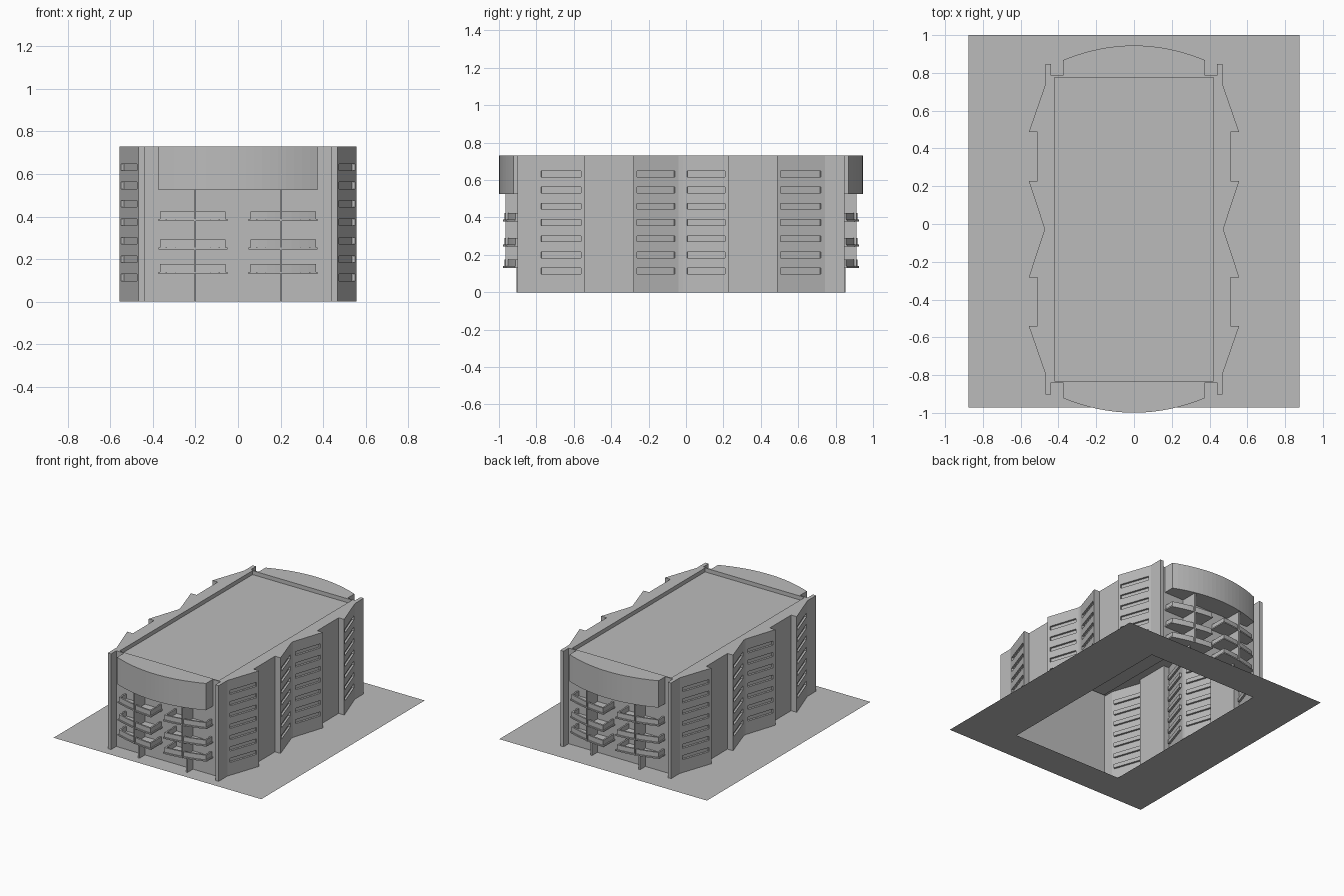
import bpy
import bmesh

if "Cube" in bpy.data.objects:
    bpy.data.objects.remove(bpy.data.objects["Cube"])

OFF = -0.027      # building centre along y
TOP = 0.73
ROOF = 0.70

grey = bpy.data.materials.new("concrete grey")
grey.use_nodes = True
colour = (0.5, 0.5, 0.5, 1)
grey.diffuse_color = colour
grey.node_tree.nodes["Principled BSDF"].inputs["Base Color"].default_value = colour


def finish(bm, name):
    mesh = bpy.data.meshes.new(name)
    bm.to_mesh(mesh)
    bm.free()
    mesh.materials.append(grey)
    obj = bpy.data.objects.new(name, mesh)
    bpy.context.scene.collection.objects.link(obj)
    return obj


def rect(hx, hy, cy=0.0):
    return [(hx, cy - hy), (hx, cy + hy), (-hx, cy + hy), (-hx, cy - hy)]


def ring_face(bm, outer, inner, z):
    """Flat face between two closed loops."""
    edges = []
    for loop in (outer, inner):
        vs = [bm.verts.new((x, y, z)) for x, y in loop]
        edges += [bm.edges.new((vs[i - 1], vs[i])) for i in range(len(vs))]
    bmesh.ops.triangle_fill(bm, edges=edges, use_beauty=True, normal=(0, 0, 1))


def wall(bm, p, q, z0, z1):
    return bm.faces.new([bm.verts.new(c) for c in
                         ((*p, z0), (*q, z0), (*q, z1), (*p, z1))])


def slotted_wall(bm, p, q):
    """Wall with seven shallow horizontal window slots."""
    def at(t):
        return (p[0] + (q[0] - p[0]) * t, p[1] + (q[1] - p[1]) * t)
    a, b = at(0.08), at(0.92)
    wall(bm, p, a, 0, TOP)
    wall(bm, b, q, 0, TOP)
    z, slots = 0, []
    for i in range(7):
        low = 0.098 + 0.0865 * i
        wall(bm, a, b, z, low)
        z = low + 0.031
        slots.append(wall(bm, a, b, low, z))
    wall(bm, a, b, z, TOP)
    bm.normal_update()
    bmesh.ops.inset_individual(bm, faces=slots, thickness=0, depth=-0.015)


def prism(name, pts, z0, z1, end):
    """Solid from a plan profile; end is 1 for the back, -1 for the front."""
    bm = bmesh.new()
    base = bm.faces.new([bm.verts.new((x, y * end + OFF, z0)) for x, y in pts])
    ext = bmesh.ops.extrude_face_region(bm, geom=[base], use_keep_orig=True)
    for v in ext["geom"]:
        if isinstance(v, bmesh.types.BMVert):
            v.co.z = z1
    bmesh.ops.recalc_face_normals(bm, faces=bm.faces[:])
    return finish(bm, name)


def arc(x0, x1, peak, drop, n):
    xs = [x0 + (x1 - x0) * i / n for i in range(n + 1)]
    return [(x, peak - drop * (x / 0.375) ** 2) for x in xs]


# Ground plate with an opening below the hollow building
bm = bmesh.new()
ring_face(bm, rect(0.877, 0.986, 0.014), rect(0.465, 0.74, 0.01), 0)
finish(bm, "ground_plate")

# Folded outer walls, mirrored from one quarter of the plan
quarter = [(0.477, 0.012), (0.557, 0.255), (0.51, 0.255), (0.51, 0.513), (0.557, 0.513),
           (0.468, 0.77), (0.468, 0.875), (0.44, 0.875), (0.44, 0.813)]
half = quarter + [(-x, y) for x, y in reversed(quarter)]
plan = [(x, y + OFF) for x, y in half + [(-x, -y) for x, y in half]]
roof_plan = rect(0.42, 0.803, OFF)
bm = bmesh.new()
for i, q in enumerate(plan):
    p = plan[i - 1]
    if 0.05 < abs(p[0] - q[0]) < 0.2 and abs(p[1] - q[1]) > 0.1:
        slotted_wall(bm, p, q)
    else:
        wall(bm, p, q, 0, TOP)
ring_face(bm, plan, roof_plan, TOP)
for i, q in enumerate(roof_plan):
    wall(bm, q, roof_plan[i - 1], ROOF, TOP)
bmesh.ops.remove_doubles(bm, verts=bm.verts[:], dist=0.0001)
finish(bm, "outer_walls")

# Sunken roof
bm = bmesh.new()
bm.faces.new([bm.verts.new((x, y, ROOF)) for x, y in roof_plan])
finish(bm, "roof")

# Curved canopy, fins and balconies at both ends
WALL = 0.813
for end, label in ((-1, "front"), (1, "back")):
    canopy = [(-0.375, WALL)] + arc(-0.375, 0.375, 0.972, 0.077, 20) + [(0.375, WALL)]
    prism(label + "_canopy", canopy, 0.525, TOP, end)
    for side, hand in ((-1, "right"), (1, "left")):
        tag = label + "_" + hand
        for part, depth, z0, z1 in (("fin", 0.938, 0.13, 0.525), ("post", 0.88, 0, 0.13)):
            a, b = side * 0.197, side * 0.208
            prism(tag + "_" + part, [(a, WALL), (a, depth), (b, depth), (b, WALL)], z0, z1, end)
        for level, z in enumerate((0.13, 0.245, 0.378)):
            slab = [(0.05, WALL)] + arc(0.05, 0.375, 0.953, 0.065, 8) + [(0.375, WALL)]
            outer = [(0.058, WALL)] + arc(0.058, 0.367, 0.946, 0.065, 8) + [(0.367, WALL)]
            inner = [(0.07, WALL)] + arc(0.07, 0.355, 0.933, 0.065, 8) + [(0.355, WALL)]
            rail = outer + inner[::-1]
            name = f"{tag}_balcony_{level + 1}"
            prism(name + "_slab", [(x * side, y) for x, y in slab], z, z + 0.01, end)
            prism(name + "_parapet", [(x * side, y) for x, y in rail], z + 0.01, z + 0.046, end)
